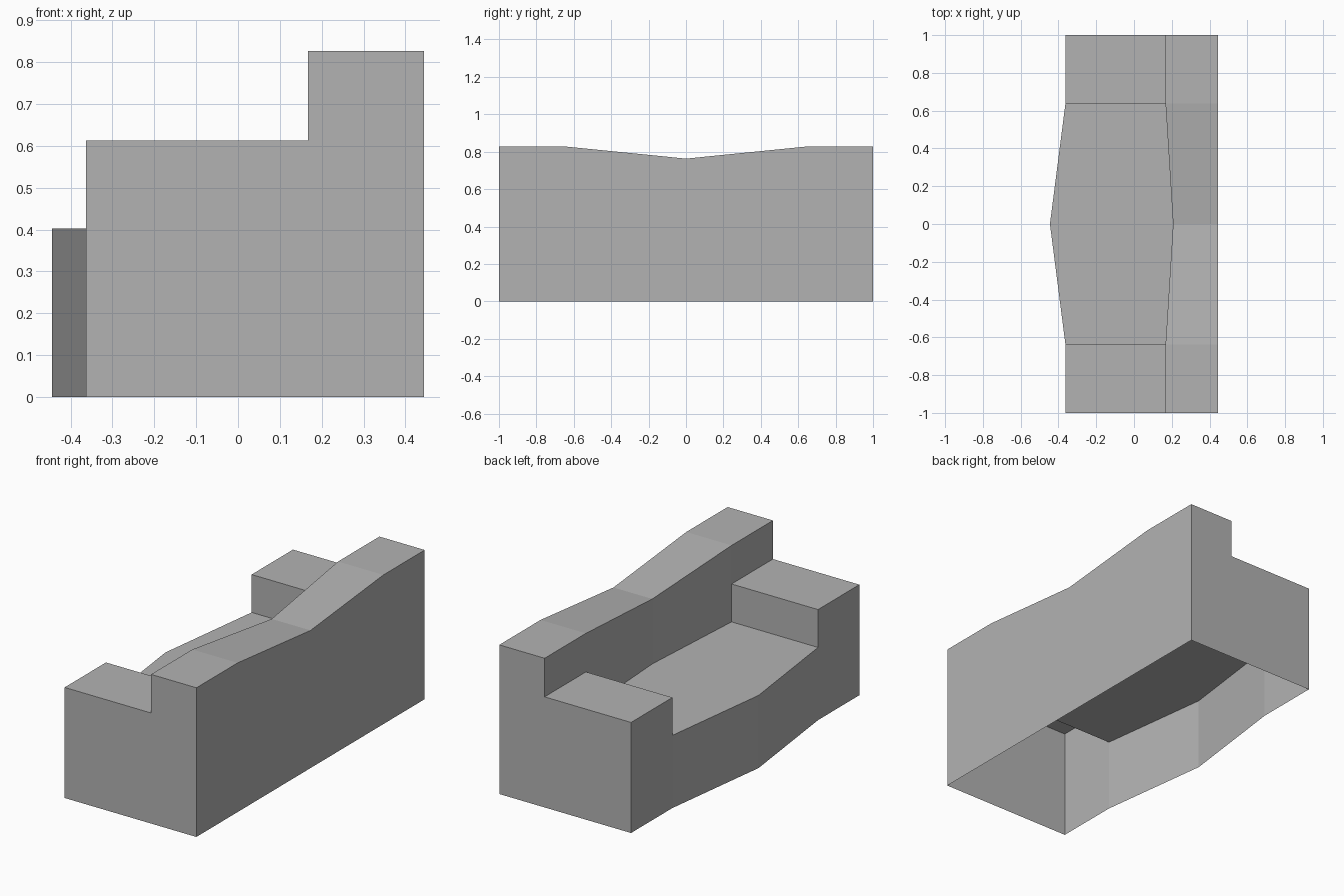
import bpy
import bmesh
from mathutils import Vector

cube = bpy.data.objects.get("Cube")
if cube:
    bpy.data.objects.remove(cube, do_unlink=True)

# Main dimensions
BACK_X, REST_X, EDGE_X = 0.445, 0.167, -0.363
REST_MID_X, EDGE_MID_X = 0.207, -0.445
SEAT_Z, ARM_Z, TOP_Z, DIP_Z = 0.403, 0.613, 0.827, 0.763
ARM_Y, END_Y = 0.638, 1.0

grey = bpy.data.materials.new("plain grey")
grey.use_nodes = True
colour = (0.45, 0.45, 0.45, 1)
grey.diffuse_color = colour
grey.node_tree.nodes["Principled BSDF"].inputs["Base Color"].default_value = colour


def shell(name, lofts, panels, inside):
    """Open sheet from lofted sections and flat panels, facing away from inside."""
    bm = bmesh.new()
    for sections in lofts:
        for a, b in zip(sections, sections[1:]):
            for i in range(len(a) - 1):
                panels = panels + [[a[i], a[i + 1], b[i + 1], b[i]]]
    for corners in panels:
        face = bm.faces.new([bm.verts.new(c) for c in corners])
        face.normal_update()
        if face.normal.dot(face.calc_center_median() - Vector(inside)) < 0:
            face.normal_flip()
    bmesh.ops.remove_doubles(bm, verts=bm.verts, dist=0.0001)
    mesh = bpy.data.meshes.new(name)
    bm.to_mesh(mesh)
    bm.free()
    mesh.materials.append(grey)
    bpy.context.collection.objects.link(bpy.data.objects.new(name, mesh))


def upright(y, x0, x1, z0, z1):
    """Rectangle standing across the length."""
    return [(x0, y, z0), (x1, y, z0), (x1, y, z1), (x0, y, z1)]


# Seat and its bowed front apron, open underneath
stations = [(-ARM_Y, REST_X, EDGE_X), (0, REST_MID_X, EDGE_MID_X), (ARM_Y, REST_X, EDGE_X)]
seat = [[(r, y, SEAT_Z), (e, y, SEAT_Z), (e, y, 0)] for y, r, e in stations]
shell("seat", [seat], [], (0, 0, 0.2))

# Backrest: outer wall, dipping top, bowed inner wall and end walls
spine = [(-END_Y, REST_X, TOP_Z), (-ARM_Y, REST_X, TOP_Z), (0, REST_MID_X, DIP_Z),
         (ARM_Y, REST_X, TOP_Z), (END_Y, REST_X, TOP_Z)]
cover = [[(BACK_X, y, 0), (BACK_X, y, z), (x, y, z)] for y, x, z in spine]


def inner(part, low):
    return [[(x, y, low), (x, y, z)] for y, x, z in part]


ends = [upright(s * END_Y, REST_X, BACK_X, 0, TOP_Z) for s in (-1, 1)]
shell("backrest",
      [cover, inner(spine[:2], ARM_Z), inner(spine[1:4], SEAT_Z), inner(spine[3:], ARM_Z)],
      ends, (0.33, 0, 0.3))

# Matching arms at each end
for name, s in (("front_arm", -1), ("back_arm", 1)):
    body = [[(REST_X, s * y, ARM_Z), (EDGE_X, s * y, ARM_Z), (EDGE_X, s * y, 0)]
            for y in (ARM_Y, END_Y)]
    walls = [upright(s * ARM_Y, EDGE_X, REST_X, SEAT_Z, ARM_Z),
             upright(s * END_Y, EDGE_X, REST_X, 0, ARM_Z)]
    shell(name, [body], walls, (0, s * 0.8, 0.3))
